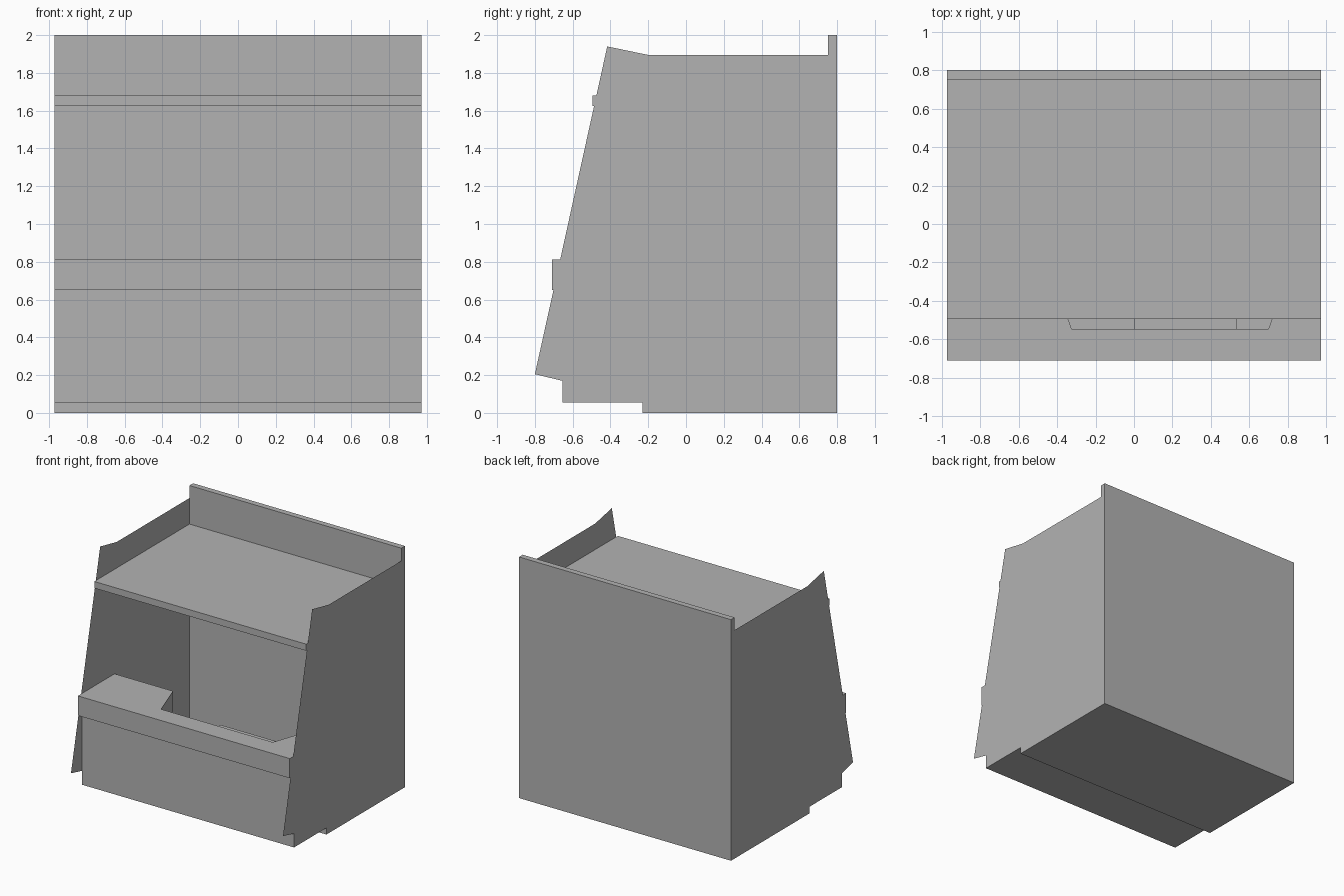
import bpy

cube = bpy.data.objects.get("Cube")
if cube:
    bpy.data.objects.remove(cube, do_unlink=True)

GREY = (0.45, 0.45, 0.45, 1.0)
mat = bpy.data.materials.new("plain grey")
mat.use_nodes = True
mat.diffuse_color = GREY
mat.node_tree.nodes["Principled BSDF"].inputs["Base Color"].default_value = GREY

W = 0.972  # half width


def make_object(name, verts, faces):
    mesh = bpy.data.meshes.new(name)
    mesh.from_pydata(verts, [], faces)
    mesh.materials.append(mat)
    obj = bpy.data.objects.new(name, mesh)
    bpy.context.collection.objects.link(obj)
    return obj


def prism(name, outline, z0, z1):
    """Extrude a counter-clockwise xy outline from z0 to z1."""
    n = len(outline)
    verts = [(x, y, z) for z in (z0, z1) for x, y in outline]
    faces = [tuple(reversed(range(n))), tuple(range(n, 2 * n))]
    faces += [(i, (i + 1) % n, n + (i + 1) % n, n + i) for i in range(n)]
    return make_object(name, verts, faces)


def slab(name, x0, x1, y0, y1, z0, z1):
    return prism(name, [(x0, y0), (x1, y0), (x1, y1), (x0, y1)], z0, z1)


# Side panels: single sheets with a sloping front edge
side = [(0.80, 0), (0.80, 1.895), (-0.20, 1.895), (-0.417, 1.94),
        (-0.80, 0.205), (-0.655, 0.17), (-0.655, 0.055),
        (-0.23, 0.055), (-0.23, 0)]
for name, sx in (("left_side_panel", 1), ("right_side_panel", -1)):
    ring = list(range(len(side)))
    if sx > 0:
        ring.reverse()
    make_object(name, [(sx * (W + 0.001), y, z) for y, z in side], [ring])

# Back wall, floor and roof shelf
slab("back_wall", -W, W, 0.752, 0.80, 0, 2.0)
slab("floor_plate", -W, W, -0.23, 0.752, 0, 0.055)
slab("roof_shelf", -W, W, -0.495, 0.752, 1.625, 1.68)

# Counter top with a tapered notch cut into its rear edge
prism("counter_top", [(-W, -0.71), (W, -0.71), (W, -0.23), (0.81, -0.23),
                      (0.70, -0.545), (-0.325, -0.545), (-0.435, -0.23),
                      (-W, -0.23)], 0.65, 0.813)

# Cabinet below the counter
slab("counter_front", -W, W, -0.655, -0.60, 0.055, 0.65)
slab("cabinet_base", -W, W, -0.60, -0.23, 0.055, 0.11)
slab("drawer_unit", 0.0, 0.535, -0.60, -0.23, 0.11, 0.65)
